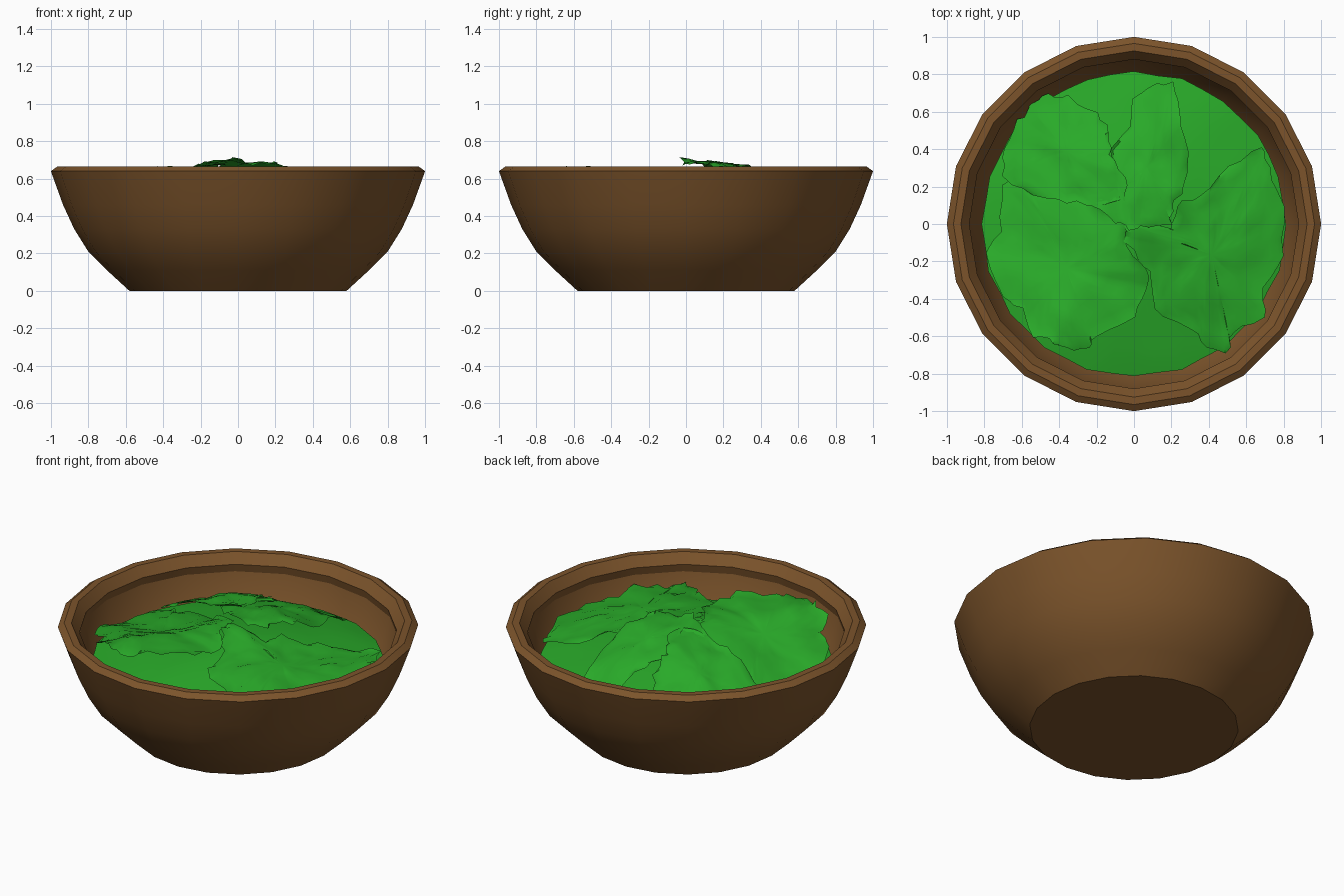
import bpy, bmesh, math, random
from mathutils import Vector, noise

if "Cube" in bpy.data.objects:
    bpy.data.objects.remove(bpy.data.objects["Cube"])

random.seed(4)

def material(name, col):
    m = bpy.data.materials.new(name)
    m.diffuse_color = col
    m.use_nodes = True
    m.node_tree.nodes["Principled BSDF"].inputs["Base Color"].default_value = m.diffuse_color
    return m

brown = material("wood", (0.20, 0.088, 0.024, 1))
green = material("leaf_green", (0.022, 0.40, 0.022, 1))

def finish(name, bm, mat, angle):
    me = bpy.data.meshes.new(name)
    bm.to_mesh(me)
    bm.free()
    ob = bpy.data.objects.new(name, me)
    bpy.context.collection.objects.link(ob)
    me.materials.append(mat)
    bpy.ops.object.select_all(action='DESELECT')
    ob.select_set(True)
    bpy.context.view_layer.objects.active = ob
    bpy.ops.object.shade_smooth_by_angle(angle=math.radians(angle))
    return ob

# Bowl: 20-sided lathe, with a bevelled rim and an undercut lip inside
profile = [(0.58, 0), (0.70, 0.11), (0.80, 0.21), (0.875, 0.33), (0.935, 0.46),
           (1.0, 0.64), (0.965, 0.665), (0.925, 0.665), (0.88, 0.607),
           (0.89, 0.56), (0.85, 0.42), (0.76, 0.28), (0.64, 0.16), (0.5, 0.08)]
N = 20
bm = bmesh.new()
rings = [[bm.verts.new((r * math.cos(math.tau * i / N), r * math.sin(math.tau * i / N), z))
          for i in range(N)] for r, z in profile]
for a, b in zip(rings, rings[1:]):
    for i in range(N):
        j = (i + 1) % N
        bm.faces.new((a[i], a[j], b[j], b[i]))
bm.faces.new(rings[0][::-1])
bm.faces.new(rings[-1])
finish("bowl", bm, brown, 25)

# Heights of the greens
def bed_z(x, y):
    r = math.hypot(x, y)
    return 0.565 - 0.14 * (r / 0.82) ** 1.5 + 0.012 * noise.noise(Vector((x * 4, y * 4, 0)))

def sheet(name, outline, height, steps, jitter):
    """Ragged sheet: outline subdivided, then filled by rings shrinking to its centre."""
    edge = []
    for k, p in enumerate(outline):
        q = outline[(k + 1) % len(outline)]
        for s in range(steps):
            t = s / steps
            edge.append((p[0] + (q[0] - p[0]) * t + random.uniform(-jitter, jitter),
                         p[1] + (q[1] - p[1]) * t + random.uniform(-jitter, jitter)))
    cx = sum(p[0] for p in edge) / len(edge)
    cy = sum(p[1] for p in edge) / len(edge)
    bm = bmesh.new()
    loops = []
    for f in (1, 0.93, 0.82, 0.68, 0.52, 0.36, 0.18):
        loop = []
        for x, y in edge:
            u, v = cx + (x - cx) * f, cy + (y - cy) * f
            loop.append(bm.verts.new((u, v, height(u, v, f))))
        loops.append(loop)
    n = len(edge)
    for a, b in zip(loops, loops[1:]):
        for i in range(n):
            bm.faces.new((a[i], a[(i + 1) % n], b[(i + 1) % n], b[i]))
    c = bm.verts.new((cx, cy, height(cx, cy, 0)))
    for i in range(n):
        bm.faces.new((loops[-1][i], loops[-1][(i + 1) % n], c))
    finish(name, bm, green, 40)

# Bed of greens underneath
ring = [(0.815 * math.cos(math.tau * i / 20), 0.815 * math.sin(math.tau * i / 20)) for i in range(20)]
sheet("leaf_bed", ring, lambda x, y, f: bed_z(x, y), 2, 0.005)

# Crumpled leaves: outline and large-scale height
leaves = {
    "leaf_back_left": ([(-.55, .64), (-.46, .69), (-.35, .68), (-.2, .6), (-.13, .5), (-.12, .37),
                        (-.05, .25), (-.04, .12), (-.2, .1), (-.35, .12), (-.55, .15), (-.7, .25),
                        (-.70, .4), (-.62, .55)],
                       lambda x, y: 0.70 - 0.42 * (x * x + y * y)),
    "leaf_front_left": ([(-.71, .22), (-.6, .25), (-.56, .2), (-.3, .16), (-.2, .1), (-.05, .02),
                         (-.04, -.12), (.07, -.25), (.07, -.36), (0, -.5), (-.2, -.59), (-.25, -.66),
                         (-.36, -.67), (-.42, -.63), (-.55, -.6), (-.6, -.46), (-.7, -.4),
                         (-.8, -.16), (-.72, -.05)],
                        lambda x, y: min(0.65, 0.66 + 0.24 * x - 0.15 * y)),
    "leaf_front_right": ([(-.05, 0), (.2, -.02), (.22, .1), (.35, .15), (.5, .3), (.68, .42), (.72, .3),
                          (.8, .1), (.79, -.18), (.69, -.35), (.7, -.5), (.53, -.58), (.5, -.7),
                          (.4, -.66), (.3, -.56), (.1, -.46), (.08, -.25), (-.05, -.1)],
                         lambda x, y: 0.65 - 0.18 * math.hypot(x, y)),
    "leaf_back": ([(.12, .75), (.21, .76), (.24, .6), (.3, .38), (.27, .2), (.2, .1), (.2, 0),
                   (.08, -.01), (-.02, -.03), (-.1, .01), (-.22, .1), (-.07, .13), (-.13, .4),
                   (-.02, .52), (0, .66)],
                  lambda x, y: 0.695 - 0.43 * (x * x + y * y)),
}
for k, (name, (pts, base)) in enumerate(leaves.items()):
    def height(x, y, f, k=k, base=base):
        n = (0.028 * noise.noise(Vector((x * 4, y * 4, k * 7.3 + 2)))
             + 0.018 * noise.noise(Vector((x * 11, y * 11, k * 3.1))))
        frill = 0.015 * random.uniform(-1, 1) if f == 1 else 0
        return max(min(base(x, y) + n + frill, 0.715), bed_z(x, y) + 0.012)
    sheet(name, pts, height, 3, 0.012)
